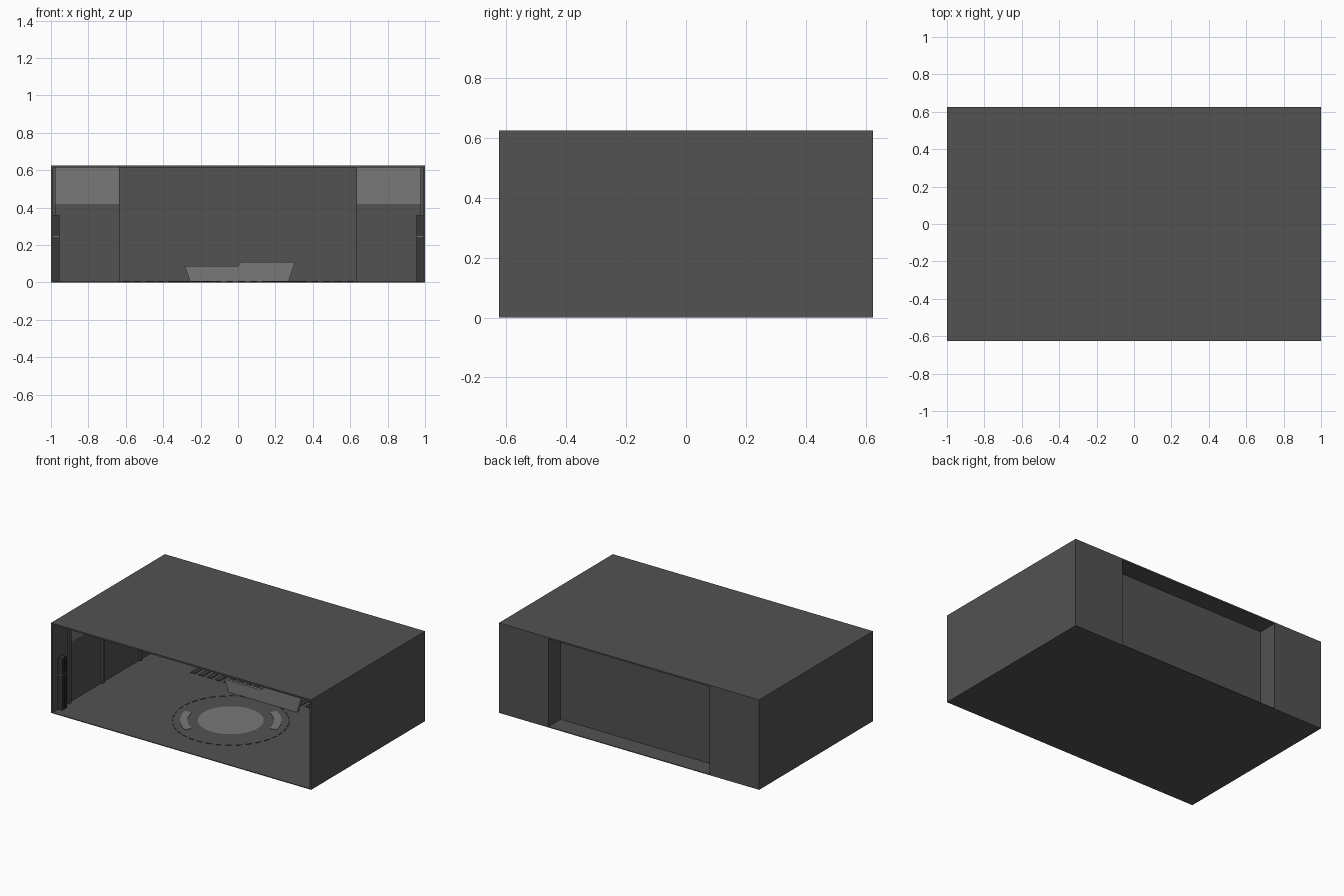
import bpy, bmesh
from math import cos, sin, radians

cube = bpy.data.objects.get("Cube")
if cube:
    bpy.data.objects.remove(cube, do_unlink=True)


def material(name, value):
    m = bpy.data.materials.new(name)
    m.use_nodes = True
    colour = (value, value, value, 1)
    m.diffuse_color = colour
    m.node_tree.nodes["Principled BSDF"].inputs["Base Color"].default_value = colour
    return m


DARK = material("dark grey", 0.085)
LIGHT = material("light grey", 0.19)
BLACK = material("charcoal", 0.04)


def finish(name, bm, mat):
    bmesh.ops.recalc_face_normals(bm, faces=bm.faces)
    mesh = bpy.data.meshes.new(name)
    bm.to_mesh(mesh)
    bm.free()
    mesh.materials.append(mat)
    ob = bpy.data.objects.new(name, mesh)
    bpy.context.collection.objects.link(ob)
    return ob


def box(name, x, y, z, mat=DARK):
    """Box from (low, high) ranges."""
    bm = bmesh.new()
    bmesh.ops.create_cube(bm, size=1)
    for v in bm.verts:
        v.co = [(r[0] + r[1]) / 2 + c * (r[1] - r[0]) for c, r in zip(v.co, (x, y, z))]
    return finish(name, bm, mat)


def pair(name, x, y, z, mat=DARK):
    """Matching boxes on both sides."""
    box("left_" + name, x, y, z, mat)
    box("right_" + name, (-x[1], -x[0]), y, z, mat)


def prism(name, points, offset, mat):
    """Extrude a flat outline along an offset."""
    bm = bmesh.new()
    face = bm.faces.new([bm.verts.new(p) for p in points])
    new = bmesh.ops.extrude_face_region(bm, geom=[face])["geom"]
    moved = [g for g in new if isinstance(g, bmesh.types.BMVert)]
    bmesh.ops.translate(bm, verts=moved, vec=offset)
    return finish(name, bm, mat)


def floor_arc(name, inner, outer, start, end, mat, steps=12):
    """Flat ring segment lying on the floor."""
    angles = [radians(start + (end - start) * i / steps) for i in range(steps + 1)]
    ring = [(outer, a) for a in angles] + [(inner, a) for a in reversed(angles)]
    points = [(r * cos(a), CENTRE_Y + r * sin(a), FLOOR) for r, a in ring]
    return prism(name, points, (0, 0, 0.003), mat)


D, H, FLOOR, CEILING = 0.625, 0.625, 0.005, 0.615
CENTRE_Y = -0.08
inside = (FLOOR, CEILING)

# Shell with an open front and a recessed middle at the back
box("floor", (-1, 1), (-D, D), (0, FLOOR))
box("roof", (-1, 1), (-D, D), (CEILING, H))
pair("side_wall", (0.988, 1), (-D, D), inside)
pair("alcove_back_wall", (0.635, 0.988), (0.56, D), inside)
pair("recess_side_wall", (0.62, 0.635), (0.47, D), inside)
box("middle_back_wall", (-0.62, 0.62), (0.47, 0.49), inside)

# Light bands high on the inner walls
band = (0.42, CEILING)
pair("alcove_light_band", (0.635, 0.984), (0.555, 0.56), band, LIGHT)
pair("side_light_band", (0.984, 0.988), (-0.45, 0.56), band, LIGHT)

# Wall pilasters and ribbed posts at the entrance
for y in (-0.45, -0.08, 0.33):
    pair("pilaster", (0.975, 0.988), (y - 0.012, y + 0.012), inside)
pair("entrance_post", (0.965, 0.988), (-0.565, -0.515), (FLOOR, 0.36), BLACK)
for y in (-0.56, -0.54, -0.52):
    pair("post_rib", (0.955, 0.966), (y - 0.005, y + 0.005), (FLOOR, 0.36), BLACK)
pair("post_band", (0.954, 0.988), (-0.568, -0.512), (0.244, 0.249), LIGHT)

# Slats along the rear floor and the front ceiling edge
count = 20
for i in range(count):
    x = -0.6 + 1.2 * i / (count - 1)
    box("floor_slat", (x - 0.018, x + 0.018), (0.36, 0.45), (FLOOR, 0.009), BLACK)
    box("ceiling_slat", (x - 0.018, x + 0.018), (-0.62, -0.6), (0.611, CEILING), BLACK)

# Low stepped screen with sloping ends
outline = [(-0.255, 0), (0.27, 0), (0.305, 0.11), (0.015, 0.11), (0, 0.087), (-0.285, 0.087)]
prism("low_screen", [(x, 0.26, max(z, FLOOR)) for x, z in outline], (0, 0.02, 0), LIGHT)

# Round floor marking
disc = bmesh.new()
bmesh.ops.create_circle(disc, cap_ends=True, segments=48, radius=0.208)
bmesh.ops.translate(disc, verts=disc.verts, vec=(0, CENTRE_Y, FLOOR + 0.003))
finish("floor_disc", disc, LIGHT)
for start in (9, 189):
    floor_arc("floor_arc", 0.272, 0.32, start, start + 52, LIGHT)
for i in range(36):
    floor_arc("floor_dash", 0.365, 0.371, i * 10, i * 10 + 6, BLACK, 2)
